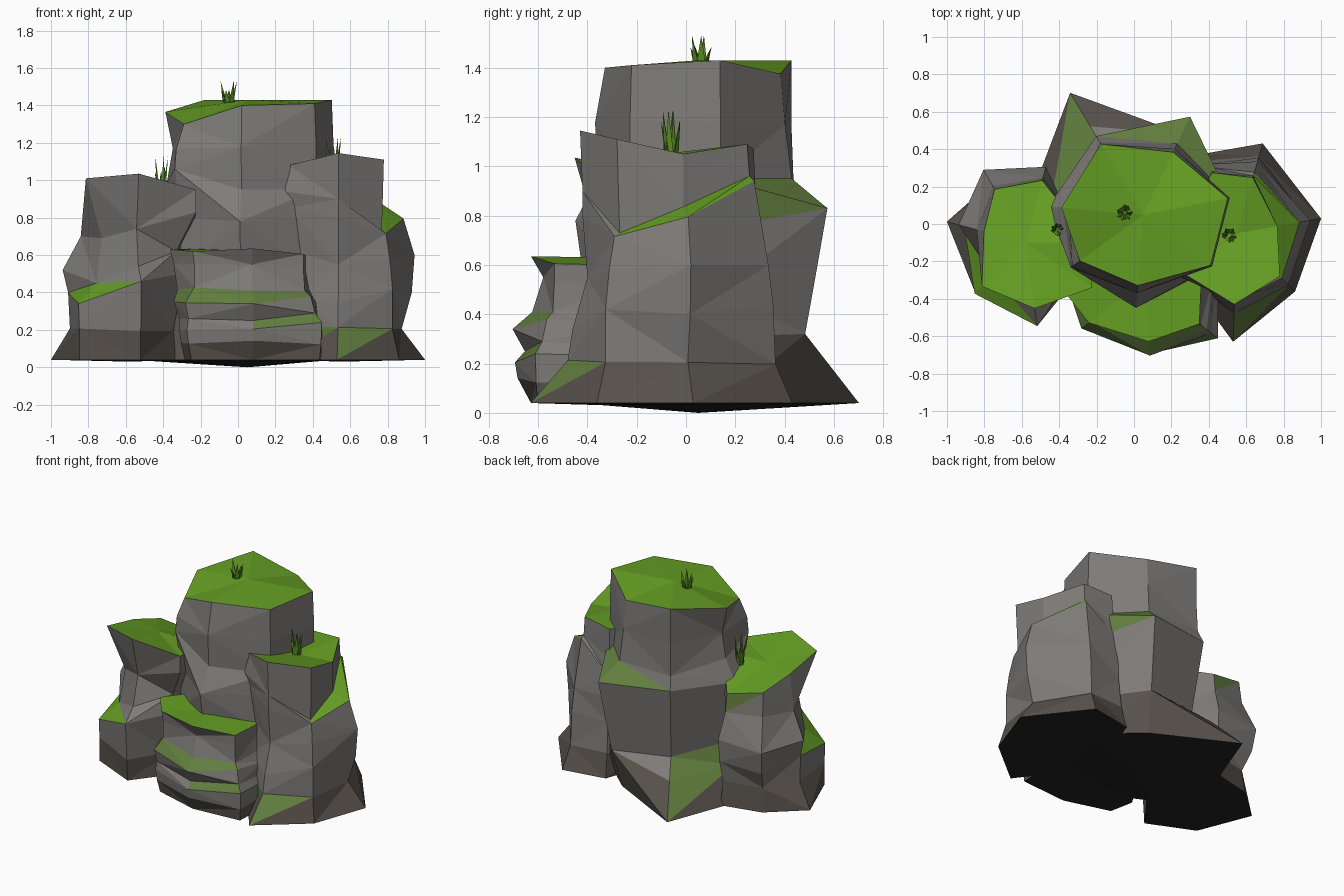
import bpy, bmesh, math, random

random.seed(4)


def lin(c):
    c /= 255
    return c / 12.92 if c <= 0.04045 else ((c + 0.055) / 1.055) ** 2.4


def material(name, r, g, b):
    m = bpy.data.materials.new(name)
    m.diffuse_color = (lin(r), lin(g), lin(b), 1)
    return m


MATS = [material("rock grey", 126, 123, 120), material("damp base", 88, 82, 76),
        material("moss", 101, 158, 35), material("thin moss", 98, 126, 62),
        material("underside", 34, 34, 34), material("grass", 92, 146, 38)]
ROCK, BASE, MOSS, THIN, UNDER, GRASS = range(6)


def finish(name, bm):
    me = bpy.data.meshes.new(name)
    bm.to_mesh(me)
    bm.free()
    for m in MATS:
        me.materials.append(m)
    bpy.context.collection.objects.link(bpy.data.objects.new(name, me))


def rock(name, cx, cy, angles, rings, top_z, bottom_z, patches, flips=()):
    """Faceted column from rings listed top to bottom as (radii, heights).
    patches maps (band, side) or (band, side, triangle) to a material index;
    flips lists the (band, side) quads split along the other diagonal."""
    bm = bmesh.new()
    n = len(angles)
    loops = []
    for radii, zs in rings:
        if not isinstance(zs, (list, tuple)):
            zs = [zs + random.uniform(-0.012, 0.012) * (zs > 0.1) for _ in angles]
        loops.append([bm.verts.new((cx + r * math.cos(math.radians(a)),
                                    cy + r * math.sin(math.radians(a)), z))
                      for a, r, z in zip(angles, radii, zs)])
    last = len(loops) - 2
    for k in range(last + 1):
        up, lo = loops[k], loops[k + 1]
        for i in range(n):
            j = (i + 1) % n
            if (i + k + ((k, i) in flips)) % 2:
                tris = ((lo[i], lo[j], up[j]), (lo[i], up[j], up[i]))
            else:
                tris = ((lo[i], lo[j], up[i]), (lo[j], up[j], up[i]))
            for t, tri in enumerate(tris):
                plain = patches.get((k, i), BASE if k == last else ROCK)
                bm.faces.new(tri).material_index = patches.get((k, i, t), plain)
    # mossy cap and dark underside
    top, bot = bm.verts.new((cx, cy, top_z)), bm.verts.new((cx, cy, bottom_z))
    for i in range(n):
        j = (i + 1) % n
        bm.faces.new((loops[0][i], loops[0][j], top)).material_index = MOSS
        bm.faces.new((loops[-1][j], loops[-1][i], bot)).material_index = UNDER
    finish(name, bm)


# tall central column
rock("central_rock", 0.05, 0.05, [11, 64.5, 121, 175, 216, 265.5, 323], [
    ([.46, .37, .44, .44, .42, .38, .45], [1.43, 1.375, 1.43, 1.365, 1.30, 1.40, 1.41]),
    ([.47, .39, .44, .40, .47, .42, .46], 1.18),
    ([.47, .42, .45, .43, .48, .41, .46], [.95, .95, .95, 1.0, 1.06, .95, .95]),
    ([.47, .58, .49, .51, .44, .50, .47], [.75, .83, .86, .85, .8, .78, .8]),
    ([.47, .52, .41, .44, .45, .46, .47], [.5, .52, .35, .40, .5, .5, .5]),
    ([.48, .48, .55, .50, .48, .46, .47], [.31, .32, .24, .25, .31, .31, .31]),
    ([.48, .40, .76, .62, .52, .50, .48], .04)],
    1.43, 0.0, {(2, 1, 0): THIN, (2, 0): THIN, (4, 2): THIN, (5, 2, 1): THIN}, {(2, 1)})

# left column with an overhanging top and a mossy shoulder
rock("left_rock", -0.58, -0.10, [0, 75, 120, 165, 225, 278, 326], [
    ([.35, .345, .33, .23, .33, .355, .43], [.95, .83, .885, .95, 1.01, 1.035, .95]),
    ([.34, .36, .35, .27, .21, .27, .43], [.75, .7, .72, .70, .69, .74, .83]),
    ([.30, .42, .45, .37, .25, .34, .30], [.55, .52, .5, .52, .45, .54, .62]),
    ([.30, .41, .42, .34, .385, .45, .33], [.36, .36, .34, .40, .34, .46, .5]),
    ([.30, .38, .35, .33, .38, .43, .28], .2),
    ([.30, .40, .37, .435, .38, .42, .30], .04)],
    .95, .03, {(2, 4, 0): MOSS, (2, 3, 0): MOSS, (0, 1, 1): THIN})

# right column with a slanted mossy ledge
rock("right_rock", 0.55, -0.05, [10, 74, 112, 165, 218, 268, 315], [
    ([.22, .31, .35, .30, .355, .38, .325], [1.05, 1.09, 1.07, 1.04, 1.08, 1.145, 1.11]),
    ([.22, .32, .36, .30, .38, .37, .31], [.835, .96, .85, .85, .94, .9, .73]),
    ([.34, .34, .38, .30, .36, .37, .34], [.795, .94, .75, .75, .85, .8, .715]),
    ([.40, .40, .40, .30, .33, .35, .37], [.6, .6, .6, .6, .62, .55, .58]),
    ([.385, .42, .40, .30, .35, .41, .39], [.4, .44, .42, .42, .37, .34, .42]),
    ([.33, .43, .42, .30, .36, .43, .39], .205),
    ([.457, .50, .46, .30, .36, .58, .44], .04)],
    1.055, .03, {(1, 0): MOSS, (1, 6): MOSS, (5, 5, 1): THIN, (5, 4, 1): THIN}, {(5, 5)})

# low stepped rock in front
rock("front_step_rock", 0.05, -0.30, [0, 60, 120, 190, 218, 275, 322], [
    ([.31, .28, .28, .42, .37, .33, .38], [.6, .62, .64, .63, .62, .635, .605]),
    ([.31, .28, .28, .40, .36, .28, .38], [.52, .55, .55, .55, .55, .55, .53]),
    ([.33, .28, .28, .38, .36, .325, .39], .42),
    ([.37, .28, .28, .40, .42, .405, .43], [.35, .35, .35, .35, .345, .34, .38]),
    ([.38, .28, .28, .37, .40, .355, .46], [.27, .26, .26, .26, .26, .25, .29]),
    ([.40, .28, .28, .37, .41, .395, .505], [.23, .2, .2, .2, .2, .205, .24]),
    ([.40, .28, .28, .36, .40, .385, .50], .13),
    ([.40, .28, .28, .34, .38, .33, .49], .04)],
    .63, .03, {(2, 3): THIN, (2, 4): THIN, (2, 5): THIN, (4, 5): THIN})


def grass(name, x, y, z, height, spread, blades=7):
    """Clump of broad pointed blades leaning outward."""
    bm = bmesh.new()
    for b in range(blades):
        a = b * math.tau / blades + random.uniform(-.3, .3)
        h = height * (1 if b % 3 == 0 else random.uniform(.5, .8))
        c, s = math.cos(a), math.sin(a)
        r, w = spread * .4, spread * .42
        base = [bm.verts.new((x + c * u - s * v, y + s * u + c * v, z - .01))
                for u, v in ((r - w * .6, 0), (r + w * .4, -w), (r + w * .4, w))]
        tip = bm.verts.new((x + c * spread, y + s * spread, z + h))
        for i in range(3):
            bm.faces.new((base[i - 1], base[i], tip))
    bmesh.ops.recalc_face_normals(bm, faces=bm.faces)
    for f in bm.faces:
        f.material_index = GRASS
    finish(name, bm)


grass("top_grass", -0.05, 0.06, 1.425, .105, .045)
grass("right_grass", 0.51, -0.06, 1.055, .175, .042)
grass("left_grass", -0.41, -0.03, 0.93, .20, .036)
